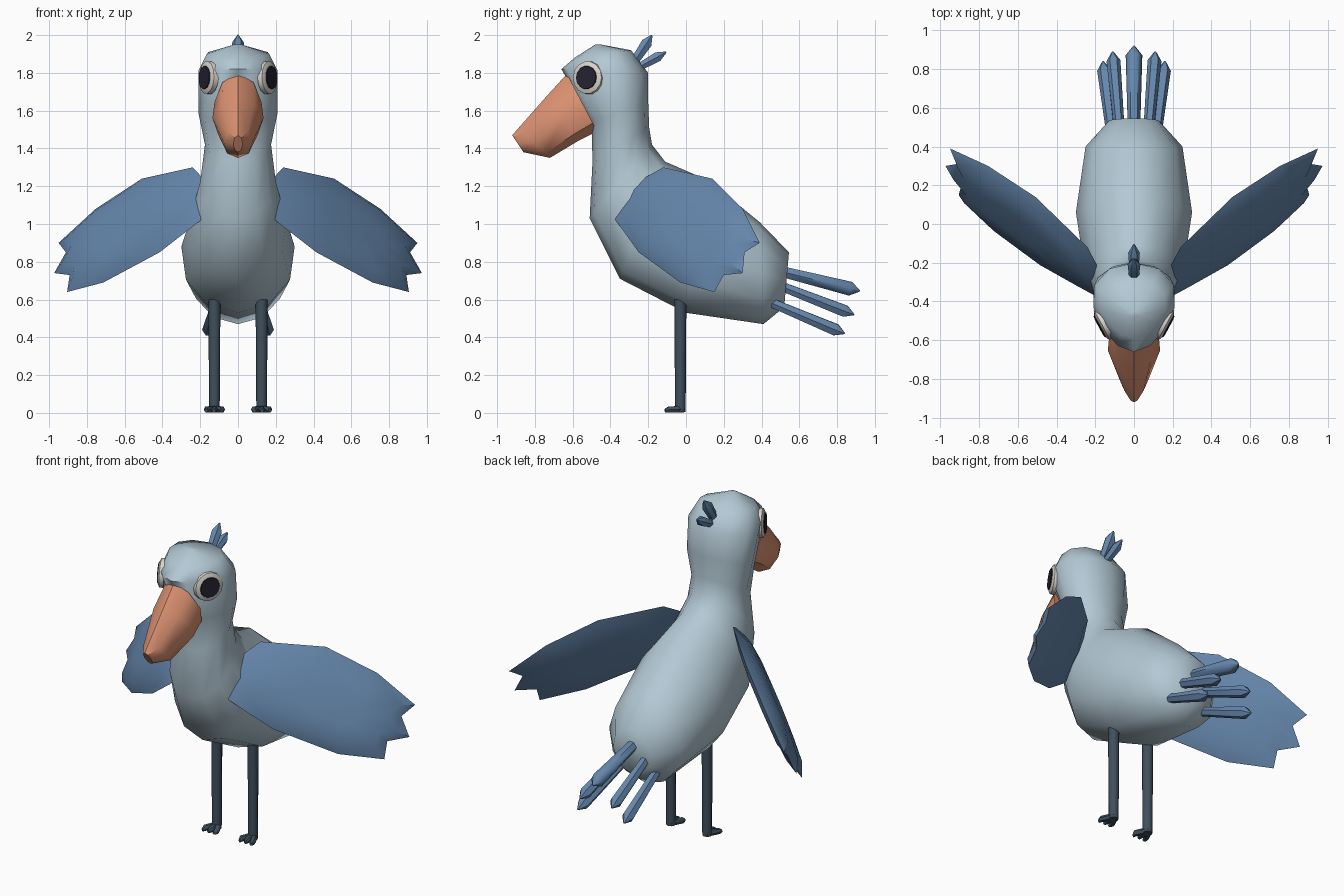
import bpy, bmesh, math
from mathutils import Vector

cube = bpy.data.objects.get("Cube")
if cube:
    bpy.data.objects.remove(cube, do_unlink=True)


def material(name, rgb):
    m = bpy.data.materials.new(name)
    m.use_nodes = True
    m.diffuse_color = (*rgb, 1)
    m.node_tree.nodes["Principled BSDF"].inputs["Base Color"].default_value = (*rgb, 1)
    return m


PALE = material("pale blue grey", (0.45, 0.58, 0.66))
BLUE = material("feather blue", (0.13, 0.24, 0.41))
ORANGE = material("beak orange", (0.72, 0.29, 0.17))
SLATE = material("leg slate", (0.05, 0.08, 0.11))
IVORY = material("eye ivory", (0.70, 0.66, 0.60))
BLACK = material("pupil black", (0.018, 0.016, 0.03))


def loft(name, rings, mat, sharp=60):
    """Skin a list of equal-length rings and cap both ends."""
    bm = bmesh.new()
    loops = [[bm.verts.new(p) for p in ring] for ring in rings]
    n = len(loops[0])
    for a, b in zip(loops, loops[1:]):
        for i in range(n):
            j = (i + 1) % n
            bm.faces.new((a[i], a[j], b[j], b[i]))
    bm.faces.new(loops[0][::-1])
    bm.faces.new(loops[-1])
    bmesh.ops.recalc_face_normals(bm, faces=bm.faces)
    mesh = bpy.data.meshes.new(name)
    bm.to_mesh(mesh)
    bm.free()
    mesh.materials.append(mat)
    mesh.polygons.foreach_set("use_smooth", [True] * len(mesh.polygons))
    mesh.set_sharp_from_angle(angle=math.radians(sharp))
    obj = bpy.data.objects.new(name, mesh)
    bpy.context.collection.objects.link(obj)
    return obj


def section(front, back, width, egg=0.0, sides=12):
    """Oval ring spanning two (y, z) points; egg narrows its front side."""
    f, b = Vector((0, *front)), Vector((0, *back))
    mid, half = (f + b) / 2, (f - b) / 2
    ring = []
    for i in range(sides):
        t = math.tau * i / sides
        c = math.cos(t)
        ring.append(mid + half * c + Vector((width * math.sin(t) * (1 - egg * c), 0, 0)))
    return ring


def tube(name, stops, mat, sides=6, sharp=50):
    """Round bar through (point, radius) stops on one straight axis."""
    axis = (Vector(stops[-1][0]) - Vector(stops[0][0])).normalized()
    u = axis.cross(Vector((0, 1, 0)) if abs(axis.z) > 0.9 else Vector((0, 0, 1))).normalized()
    v = axis.cross(u)
    turn = [math.tau * i / sides for i in range(sides)]
    rings = [[Vector(p) + r * (math.cos(t) * u + math.sin(t) * v) for t in turn] for p, r in stops]
    return loft(name, rings, mat, sharp)


def feather(name, start, end, radius, tip=0.05):
    a, b = Vector(start), Vector(end)
    neck = b - (b - a).normalized() * tip
    tube(name, [(a, radius * 0.75), (neck, radius), (b, 0.004)], BLUE)


# Body, neck and head in one skin, from rump to crown
loft("body", [
    section((0.52, 0.56), (0.545, 0.85), 0.13),
    section((0.41, 0.47), (0.39, 1.01), 0.25, -0.05),
    section((0.0, 0.53), (0.12, 1.23), 0.30, -0.12),
    section((-0.35, 0.71), (-0.11, 1.33), 0.255, -0.1),
    section((-0.51, 1.03), (-0.18, 1.42), 0.20),
    section((-0.495, 1.33), (-0.195, 1.51), 0.175),
    section((-0.50, 1.54), (-0.20, 1.64), 0.21, 0.05),
    section((-0.66, 1.82), (-0.20, 1.80), 0.21, 0.25),
    section((-0.59, 1.88), (-0.29, 1.92), 0.165, 0.2),
    section((-0.48, 1.95), (-0.45, 1.95), 0.02),
], PALE)

# Beak, base to tip
loft("beak", [
    section((-0.63, 1.795), (-0.47, 1.49), 0.125, 0.1, 8),
    section((-0.735, 1.68), (-0.57, 1.44), 0.135, 0.15, 8),
    section((-0.885, 1.51), (-0.72, 1.35), 0.075, 0.1, 8),
    section((-0.92, 1.47), (-0.86, 1.38), 0.025, 0, 8),
], ORANGE, 40)

# Crest and fanned tail
feather("crest_upper", (0, -0.28, 1.85), (0, -0.18, 2.0), 0.033)
feather("crest_lower", (0, -0.25, 1.83), (0, -0.105, 1.91), 0.03)
feather("tail_centre", (0, 0.50, 0.75), (0, 0.92, 0.645), 0.043)

# Wing outline in (y, z), laid on a slanted plane
OUTLINE = [(-0.38, 1.03), (-0.30, 1.20), (-0.12, 1.30), (0.14, 1.24), (0.30, 1.08),
           (0.39, 0.90), (0.31, 0.85), (0.30, 0.74), (0.20, 0.73), (0.15, 0.64),
           (-0.03, 0.69), (-0.25, 0.85)]
NORMAL = Vector((1, -0.886, 0.645)).normalized()


def wing_ring(side, scale, push):
    pts = [Vector((0.24 + 0.886 * (y + 0.12) - 0.645 * (z - 1.3), y, z)) for y, z in OUTLINE]
    mid = sum(pts, Vector()) / len(pts)
    ring = [mid + (p - mid) * scale + NORMAL * push for p in pts]
    return [Vector((p.x * side, p.y, p.z)) for p in ring]


for side, label in ((1, "left"), (-1, "right")):
    loft(label + "_wing", [wing_ring(side, s, d) for s, d in
                           ((0.3, -0.035), (0.75, -0.025), (1, 0), (0.8, 0.04), (0.35, 0.055))],
         BLUE, 50)

    feather(label + "_tail_middle", (side * 0.075, 0.48, 0.68), (side * 0.11, 0.89, 0.52), 0.036)
    feather(label + "_tail_outer", (side * 0.115, 0.46, 0.58), (side * 0.16, 0.84, 0.42), 0.036)

    # Eye: shallow ivory dome with a thin dark pupil
    look = Vector((side * 0.88, -0.47, 0.04)).normalized()
    eye = Vector((side * 0.162, -0.52, 1.775))
    tube(label + "_eye", [(eye - look * 0.02, 0.088), (eye + look * 0.006, 0.086),
                          (eye + look * 0.016, 0.066)], IVORY, 14)
    tube(label + "_pupil", [(eye + look * 0.014, 0.063), (eye + look * 0.021, 0.06)], BLACK, 14)

    # Leg and three-toed foot
    x = side * 0.125
    tube(label + "_leg", [((x, -0.03, 0.005), 0.028), ((x, -0.03, 0.60), 0.032)], SLATE, 8)
    for spread, toe in ((-0.04, "inner"), (0, "middle"), (0.04, "outer")):
        end = x + side * spread
        tube(f"{label}_{toe}_toe", [((x, -0.015, 0.02), 0.02), ((end, -0.09, 0.018), 0.018),
                                    ((end * 1.02, -0.11, 0.012), 0.01)], SLATE)
